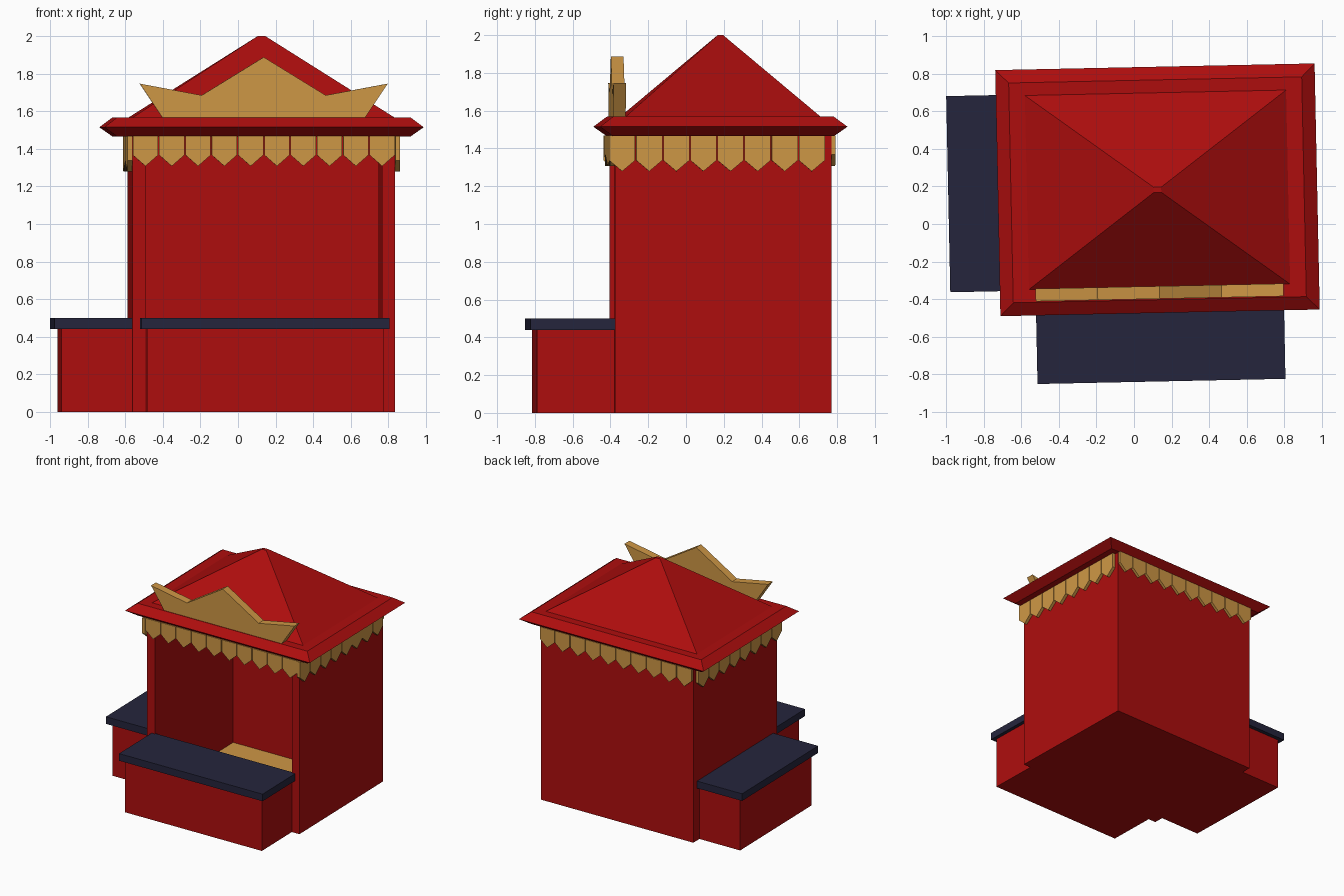
import bpy, bmesh, math
from mathutils import Matrix, Vector

if "Cube" in bpy.data.objects:
    bpy.data.objects.remove(bpy.data.objects["Cube"])

# Whole booth is turned slightly around z
FRAME = Matrix.Translation((0.125, 0.182, 0)) @ Matrix.Rotation(math.radians(1.2), 4, 'Z')


def material(name, rgb):
    m = bpy.data.materials.new(name)
    m.diffuse_color = (*rgb, 1)
    m.use_nodes = True
    m.node_tree.nodes["Principled BSDF"].inputs["Base Color"].default_value = m.diffuse_color
    return m


RED = material("red", (0.42, 0.0042, 0.0042))
GOLD = material("gold", (0.62, 0.31, 0.06))
NAVY = material("navy", (0.018, 0.018, 0.045))


def finish(name, bm, mat):
    bmesh.ops.recalc_face_normals(bm, faces=bm.faces[:])
    me = bpy.data.meshes.new(name)
    bm.to_mesh(me)
    bm.free()
    me.materials.append(mat)
    ob = bpy.data.objects.new(name, me)
    ob.matrix_world = FRAME
    bpy.context.collection.objects.link(ob)
    return ob


def extrude(bm, pts, offset):
    """Close a polygon into a prism along offset."""
    a = [bm.verts.new(p) for p in pts]
    b = [bm.verts.new(Vector(p) + Vector(offset)) for p in pts]
    bm.faces.new(a)
    bm.faces.new(b[::-1])
    for i in range(len(a)):
        j = (i + 1) % len(a)
        bm.faces.new((a[i], a[j], b[j], b[i]))


def prism(name, pts, offset, mat):
    bm = bmesh.new()
    extrude(bm, pts, offset)
    return finish(name, bm, mat)


def box(name, x0, x1, y0, y1, z0, z1, mat):
    return prism(name, [(x0, y0, z0), (x1, y0, z0), (x1, y1, z0), (x0, y1, z0)],
                 (0, 0, z1 - z0), mat)


def stacked(name, rings, mat):
    """Rectangular rings (half x, half y, z) joined upward."""
    bm = bmesh.new()
    loops = [[bm.verts.new((sx * hx, sy * hy, z))
              for sx, sy in ((-1, -1), (1, -1), (1, 1), (-1, 1))] for hx, hy, z in rings]
    bm.faces.new(loops[0])
    bm.faces.new(loops[-1])
    for lo, hi in zip(loops, loops[1:]):
        for i in range(4):
            j = (i + 1) % 4
            bm.faces.new((lo[i], lo[j], hi[j], hi[i]))
    return finish(name, bm, mat)


W, D, T = 0.70, 0.573, 0.07      # body half width, half depth, wall thickness

# Body walls, open at the front
prism("booth_walls", [(-W, -D, 0), (-W + T, -D, 0), (-W + T, D - T, 0), (W - T, D - T, 0),
                      (W - T, -D, 0), (W, -D, 0), (W, D, 0), (-W, D, 0)], (0, 0, 1.475), RED)
box("floor_base", -W + T, W - T, -D, D - T, 0, 0.006, RED)
box("floor_boards", -W + T, W - T, -D, D - T, 0.006, 0.012, GOLD)

# Front and side counters
box("front_counter_base", -0.63, 0.63, -0.985, -0.563, 0, 0.44, RED)
box("front_counter_top", -0.66, 0.66, -1.02, -0.563, 0.44, 0.50, NAVY)
box("side_counter_base", -1.075, -0.69, -0.49, 0.49, 0, 0.44, RED)
box("side_counter_top", -1.114, -0.69, -0.522, 0.522, 0.44, 0.50, NAVY)

# Roof: bevelled eaves and hipped top
stacked("roof_eaves", [(0.78, 0.585, 1.465), (0.85, 0.655, 1.515), (0.78, 0.585, 1.568)], RED)
stacked("roof_hip", [(0.70, 0.52, 1.565), (0.02, 0.014, 2.0)], RED)

# Crown sign above the front eave
half = [(0.54, 1.567), (0.66, 1.747), (0.33, 1.685)]
outline = half + [(0, 1.888)] + [(-x, z) for x, z in reversed(half)]
prism("crown_sign", [(x, -0.58, z) for x, z in outline], (0, 0.067, 0), GOLD)


# Pointed valance tiles
def valance(name, start, step, out, count, shoulder, tip):
    bm = bmesh.new()
    start, step, out = Vector(start), Vector(step), Vector(out)
    for i in range(count):
        prof = [(0.02, 1.468), (0.98, 1.468), (0.98, shoulder), (0.5, tip), (0.02, shoulder)]
        extrude(bm, [start + step * (i + u) + Vector((0, 0, z)) for u, z in prof], out)
    return finish(name, bm, GOLD)


valance("front_valance", (-W, -D, 0), (W / 5, 0, 0), (0, -0.025, 0), 10, 1.367, 1.308)
valance("back_valance", (-W, D, 0), (W / 5, 0, 0), (0, 0.022, 0), 10, 1.367, 1.308)
for side, s in (("left", -1), ("right", 1)):
    valance(side + "_valance", (s * W, -0.607, 0), (0, 0.1435, 0), (s * 0.026, 0, 0),
            8, 1.337, 1.279)
